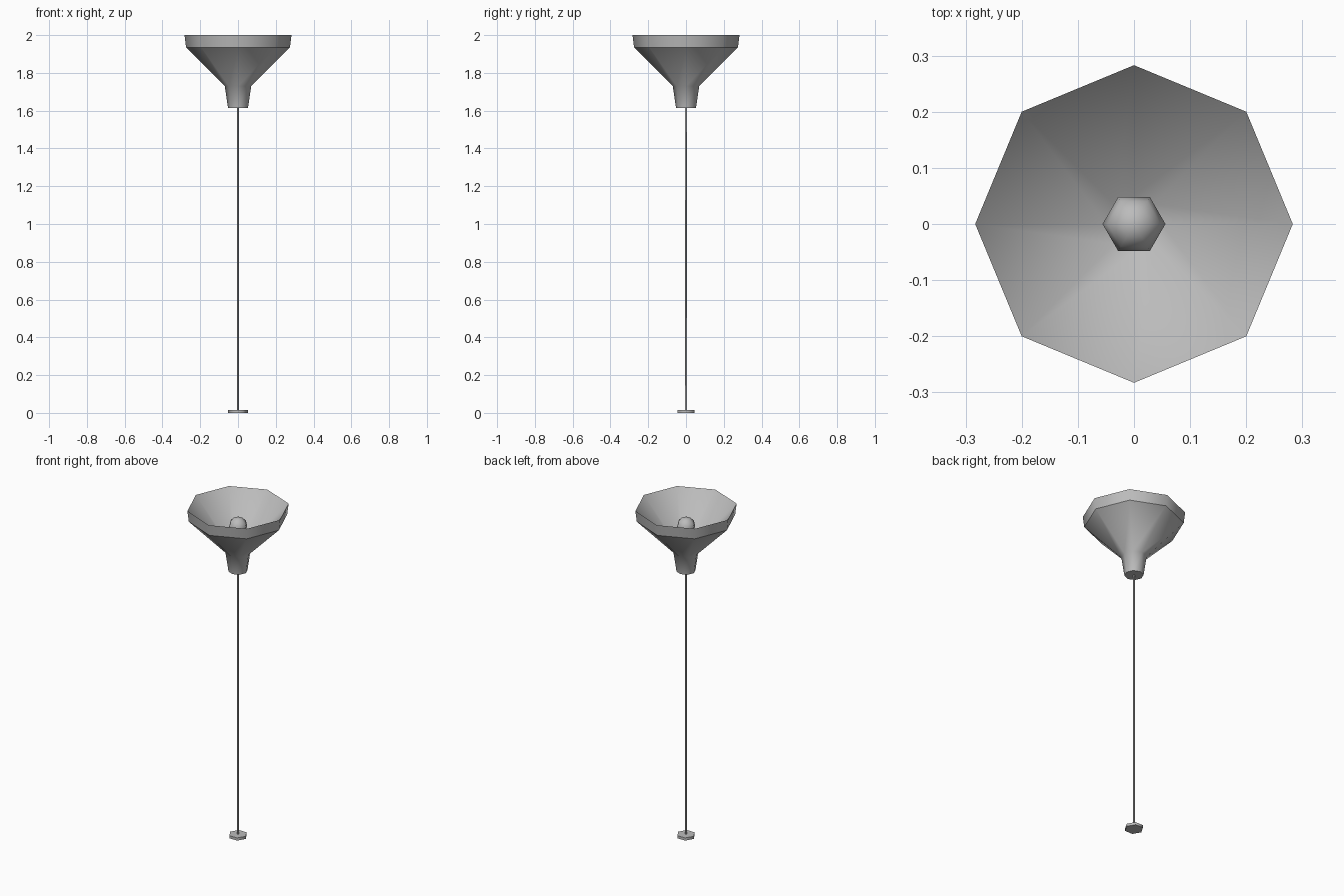
import bpy
import bmesh
from math import cos, sin, pi

cube = bpy.data.objects.get("Cube")
if cube:
    bpy.data.objects.remove(cube, do_unlink=True)

# One neutral grey for the whole lamp
grey = bpy.data.materials.new("lamp_grey")
grey.use_nodes = True
colour = (0.5, 0.5, 0.5, 1)
grey.diffuse_color = colour
grey.node_tree.nodes["Principled BSDF"].inputs["Base Color"].default_value = colour


def lathe(name, profile, sides, sharp=()):
    """Turn (radius, z) points; radius 0 makes a tip, sharp lists hard rings."""
    bm = bmesh.new()
    rings = []
    for r, z in profile:
        count = sides if r else 1
        rings.append([bm.verts.new((r * cos(2 * pi * i / sides),
                                    r * sin(2 * pi * i / sides), z))
                      for i in range(count)])
    for a, b in zip(rings, rings[1:]):
        for i in range(sides):
            j = (i + 1) % sides
            corners = [a[i % len(a)], a[j % len(a)], b[j % len(b)], b[i % len(b)]]
            bm.faces.new(list(dict.fromkeys(corners)))
    bmesh.ops.recalc_face_normals(bm, faces=bm.faces)
    for face in bm.faces:
        face.smooth = True
    for k in sharp:
        ring = set(rings[k])
        for edge in bm.edges:
            if set(edge.verts) <= ring:
                edge.smooth = False
    mesh = bpy.data.meshes.new(name)
    bm.to_mesh(mesh)
    bm.free()
    mesh.materials.append(grey)
    obj = bpy.data.objects.new(name, mesh)
    bpy.context.collection.objects.link(obj)
    return obj


# Flared shade: closed neck, cone, rim band, then the inner bowl
lathe("shade", [(0, 1.615), (0.053, 1.615), (0.07, 1.73), (0.275, 1.935),
                (0.283, 2.0), (0.05, 1.75), (0, 1.75)], 8, sharp=(1, 3, 4))

# Bulb: rounded head tapering into the bowl
lathe("bulb", [(0, 1.75), (0.03, 1.77), (0.046, 1.84), (0.056, 1.88),
               (0.047, 1.912), (0.026, 1.932), (0, 1.938)], 6)

# Thin pole and hexagonal foot
lathe("pole", [(0, 0.01), (0.005, 0.01), (0.005, 1.62), (0, 1.62)], 6, sharp=(1, 2))
lathe("foot", [(0, 0), (0.052, 0), (0.052, 0.016), (0, 0.016)], 6, sharp=(1, 2))
